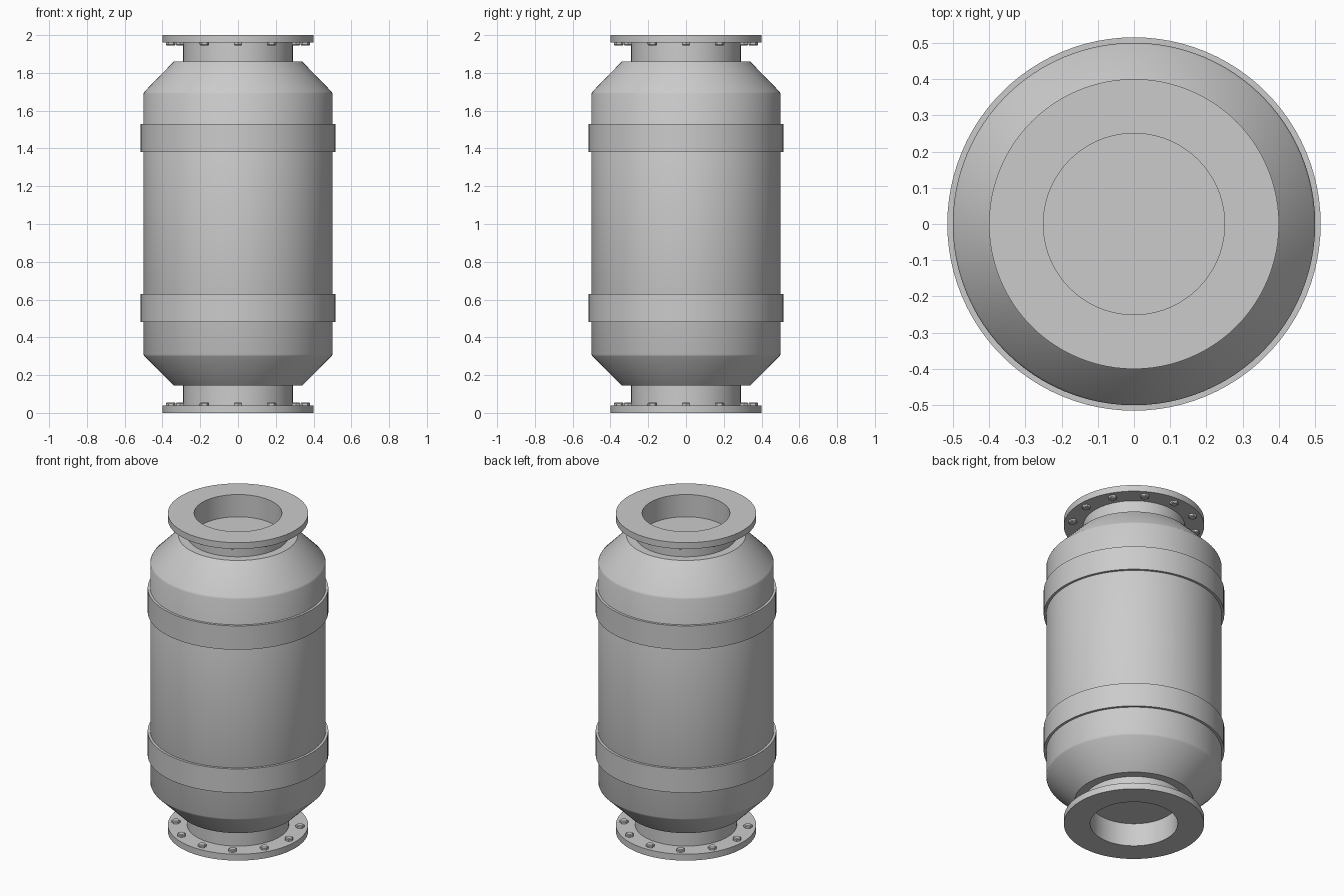
import bpy, bmesh, math

if "Cube" in bpy.data.objects:
    bpy.data.objects.remove(bpy.data.objects["Cube"])

SEG = 96


def finish(name, bm, angle):
    bmesh.ops.recalc_face_normals(bm, faces=bm.faces)
    me = bpy.data.meshes.new(name)
    bm.to_mesh(me)
    bm.free()
    ob = bpy.data.objects.new(name, me)
    bpy.context.collection.objects.link(ob)
    bpy.ops.object.select_all(action='DESELECT')
    ob.select_set(True)
    bpy.context.view_layer.objects.active = ob
    bpy.ops.object.shade_smooth_by_angle(angle=math.radians(angle))
    return ob


def lathe(name, profile, closed=False, angle=35):
    """Revolve (radius, z) points around z; closed profiles give rings, open ones get flat caps."""
    bm = bmesh.new()
    rings = []
    for r, z in profile:
        rings.append([bm.verts.new((r * math.cos(2 * math.pi * i / SEG),
                                    r * math.sin(2 * math.pi * i / SEG), z))
                      for i in range(SEG)])
    pairs = list(zip(rings, rings[1:]))
    if closed:
        pairs.append((rings[-1], rings[0]))
    else:
        bm.faces.new(rings[0])
        bm.faces.new(rings[-1])
    for a, b in pairs:
        for i in range(SEG):
            j = (i + 1) % SEG
            bm.faces.new((a[i], a[j], b[j], b[i]))
    return finish(name, bm, angle)


# Capped vessel with conical shoulders, slightly eased where cone meets cylinder
lathe("vessel_body", [(0.34, 0.145), (0.495, 0.299), (0.5, 0.31),
                      (0.5, 1.69), (0.495, 1.701), (0.34, 1.86)], angle=40)

# Two raised bands
for name, z0, z1 in (("lower_band", 0.48, 0.63), ("upper_band", 1.38, 1.53)):
    lathe(name, [(0.495, z0), (0.515, z0), (0.515, z1), (0.495, z1)], closed=True)

# Flanged necks, open down to the vessel cap
for name, end, cap, d in (("lower", 0.0, 0.145, 1), ("upper", 2.0, 1.86, -1)):
    face = end + 0.04 * d
    lathe(name + "_flanged_neck", [(0.25, end), (0.40, end), (0.40, face),
                                   (0.29, face), (0.29, cap), (0.25, cap)], closed=True)

    # Ring of twelve chamfered hex bolt heads on the inner face of the flange
    bm = bmesh.new()
    for k in range(12):
        a = 2 * math.pi * k / 12
        cx, cy = 0.355 * math.cos(a), 0.355 * math.sin(a)
        loops = []
        for r, h in ((0.025, -0.005), (0.025, 0.011), (0.020, 0.016)):
            loops.append([bm.verts.new((cx + r * math.cos(a + i * math.pi / 3),
                                        cy + r * math.sin(a + i * math.pi / 3),
                                        face + h * d)) for i in range(6)])
        bm.faces.new(loops[0])
        bm.faces.new(loops[-1])
        for p, q in zip(loops, loops[1:]):
            for i in range(6):
                j = (i + 1) % 6
                bm.faces.new((p[i], p[j], q[j], q[i]))
    finish(name + "_flange_bolts", bm, 25)
